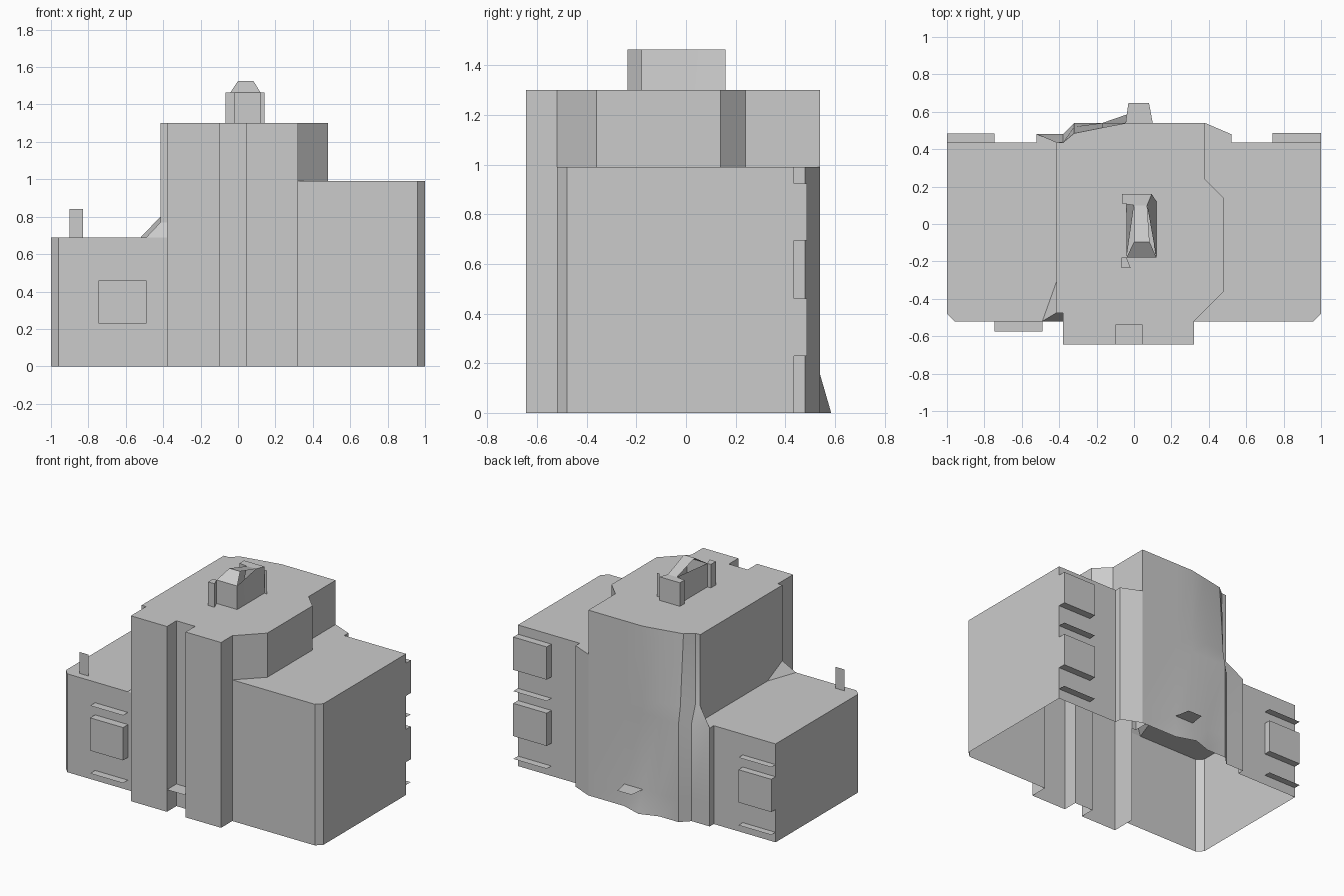
import bpy, bmesh, math

if "Cube" in bpy.data.objects:
    bpy.data.objects.remove(bpy.data.objects["Cube"])


def make(name, verts, faces, smooth=False):
    me = bpy.data.meshes.new(name)
    me.from_pydata(verts, [], faces)
    bm = bmesh.new()
    bm.from_mesh(me)
    bmesh.ops.remove_doubles(bm, verts=bm.verts, dist=0.0005)
    bm.to_mesh(me)
    bm.free()
    ob = bpy.data.objects.new(name, me)
    bpy.context.collection.objects.link(ob)
    if smooth:
        bpy.context.view_layer.objects.active = ob
        ob.select_set(True)
        bpy.ops.object.shade_smooth_by_angle(angle=math.radians(30))
        ob.select_set(False)
    return ob


def loft(name, rows, cap=None, closed=False, smooth=False):
    """rows: (z, path) with paths counter-clockwise from above; cap: top outline at last z"""
    n = len(rows[0][1])
    verts = [(x, y, z) for z, path in rows for x, y in path]
    faces = []
    for r in range(len(rows) - 1):
        for i in range(n if closed else n - 1):
            j = (i + 1) % n
            faces.append((r * n + i, r * n + j, (r + 1) * n + j, (r + 1) * n + i))
    if cap:
        k = len(verts)
        verts += [(x, y, rows[-1][0]) for x, y in cap]
        faces.append(tuple(range(k, k + len(cap))))
    return make(name, verts, faces, smooth)


def wall(name, path, z0, z1, cap=None, closed=False, smooth=False):
    return loft(name, [(z0, path), (z1, path)], cap, closed, smooth)


def quad(name, *pts):
    return make(name, pts, [tuple(range(len(pts)))])


# Tower walls
front = [(-.38, -.475), (-.38, -.645), (-.10, -.645), (-.10, -.54),
         (.045, -.54), (.045, -.645), (.32, -.645), (.32, -.52)]
right = [(.32, -.52), (.48, -.36), (.48, .14), (.38, .24), (.38, .54)]
left = [(-.415, .435), (-.415, -.475), (-.38, -.475)]
wall("tower_front", front, 0, 1.3)
wall("tower_right", right, .99, 1.3)
wall("tower_left", left, .69, 1.3)

# Rear wall, flared at the foot and twisted near the left corner
mid = [(.38, .54), (.10, .54), (-.04, .54), (-.17, .54), (-.32, .54), (-.38, .48), (-.52, .48)]
foot = mid[:2] + [(-.04, .585)] + mid[3:]
high = mid[:4] + [(-.32, .52), (-.38, .44), (-.415, .435)]
top = mid[:3] + [(-.17, .515), (-.32, .485), (-.38, .435), (-.415, .435)]
loft("tower_back", [(0, foot), (.155, mid), (.69, mid), (.80, high), (1.3, top)], smooth=True)

# Tower roof
outline = front + right[1:] + top[1:] + left[1:2]
quad("tower_roof", *[(x, y, 1.3) for x, y in outline])

# Side wings, open underneath
rw = [(.32, -.52), (.96, -.52), (1, -.48), (1, .435), (.52, .435), (.52, .48), (.38, .54)]
wall("right_wing", rw, 0, .99, cap=rw + [(.38, .24), (.48, .14), (.48, -.36)])
lw = [(-.52, .48), (-.52, .435), (-1, .435), (-1, -.48), (-.96, -.52), (-.38, -.52)]
wall("left_wing", lw, 0, .69, cap=lw[:5] + [(-.49, -.52), (-.415, -.31), (-.415, .435)])

# Sloped joint between left wing and tower
make("wing_joint",
     [(-.415, -.31, .69), (-.415, -.475, .77), (-.49, -.52, .69), (-.38, -.475, .77), (-.38, -.52, .69)],
     [(0, 1, 2), (2, 1, 3, 4)])


# Windows: open-backed raised frames with thin sills
def window(name, x0, x1, y, d, z0):
    z1, o = z0 + .23, y + d
    p = [(x0, y), (x0, o), (x1, o), (x1, y)]
    if d > 0:
        p.reverse()
    v = [(a, b, z) for z in (z0, z1) for a, b in p]
    make(name, v, [(0, 1, 5, 4), (1, 2, 6, 5), (2, 3, 7, 6), (4, 5, 6, 7), (3, 2, 1, 0)])


def sill(name, x0, x1, y, d, z):
    p = [(x0, y, z), (x1, y, z), (x1, y + d, z), (x0, y + d, z)]
    quad(name, *(p if d > 0 else p[::-1]))


for label, x0, x1, y, d, levels in (("front_left", -.745, -.49, -.52, -.055, [.23]),
                                    ("back_left", -1, -.745, .435, .048, [.23]),
                                    ("back_right", .74, 1, .435, .052, [.23, .695])):
    for i, z in enumerate(levels):
        window(f"{label}_window_{i}", x0, x1, y, d, z)
    for i, z in enumerate((.07, .545)):
        sill(f"{label}_sill_{i}", x0, x1, y, d, z)

# Door step in the front groove and canopy at the back
sill("front_step", -.10, .045, -.54, -.105, .155)
quad("back_canopy", (-.045, .54, .155), (.10, .54, .155), (.08, .648, .155), (-.03, .648, .155))

# Thin chimney plate on the left wing
quad("wing_plate", (-.9, -.47, .69), (-.83, -.47, .69), (-.83, -.47, .84), (-.9, -.47, .84))

# Roof housing with twisted side walls and humped strip on top
base = [(-.04, -.18), (.12, -.18), (.12, .12), (.095, .16), (-.065, .16), (-.065, .11), (-.04, .11)]
crown = [(-.04, -.18), (.12, -.18), (.07, .10), (.095, .16), (-.065, .16), (-.065, .11), (0, .10)]
loft("roof_housing", [(1.3, base), (1.465, crown)], cap=crown[2:], closed=True, smooth=True)
make("roof_hump",
     [(-.04, -.18, 1.465), (.12, -.18, 1.465), (0, -.095, 1.525), (.083, -.095, 1.525),
      (0, .10, 1.465), (.07, .10, 1.465)], [(0, 1, 3, 2), (2, 3, 5, 4)])
post = [(-.067, -.235), (-.018, -.235), (-.04, -.18), (-.067, -.18)]
wall("roof_post", post, 1.3, 1.465, cap=post, closed=True)
quad("roof_fin", (.12, .12, 1.3), (.142, .12, 1.3), (.142, .12, 1.465), (.12, .12, 1.465))
